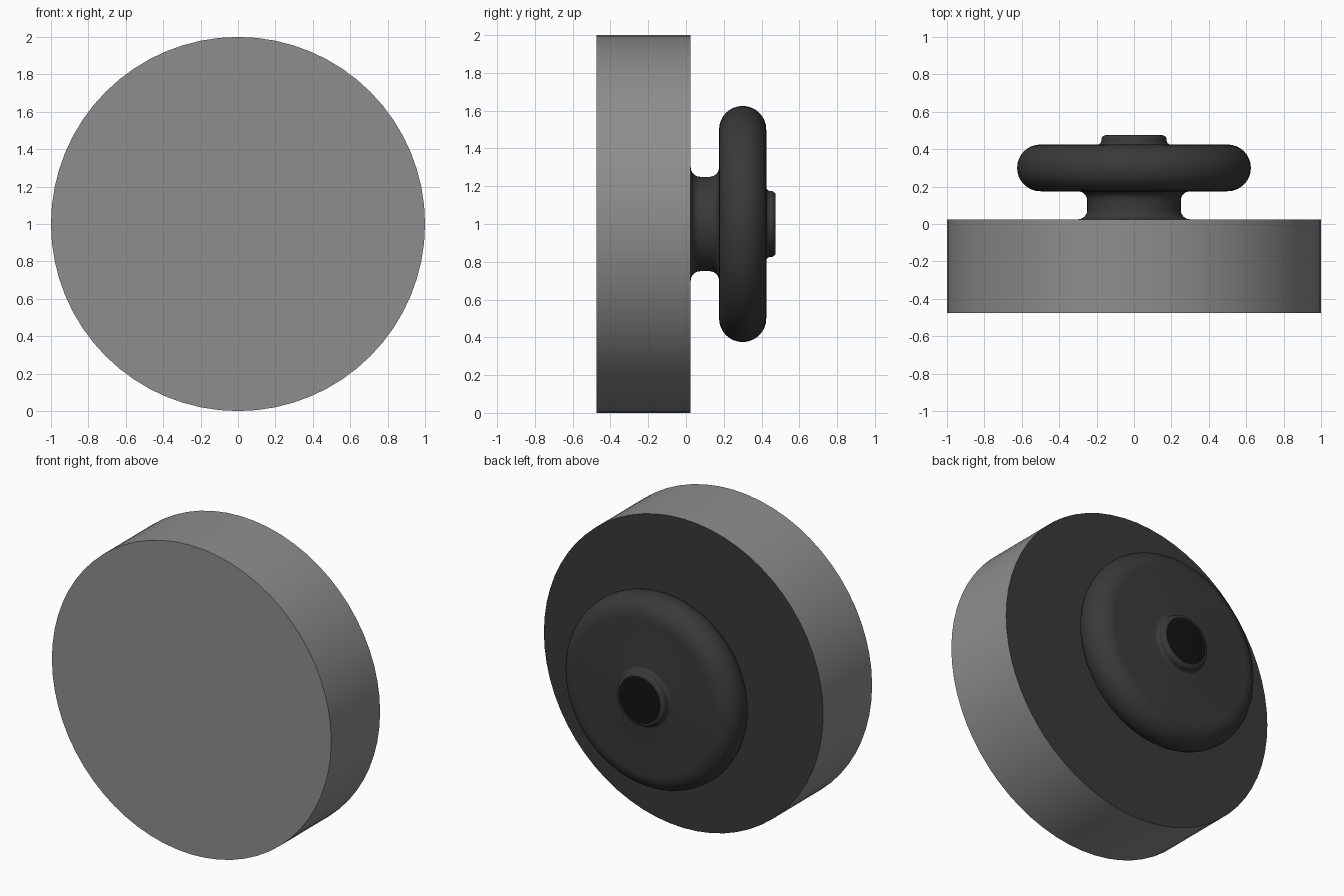
import bpy, bmesh, math
from mathutils import Vector

if "Cube" in bpy.data.objects:
    bpy.data.objects.remove(bpy.data.objects["Cube"])

SEG = 64


def material(name, rgb):
    m = bpy.data.materials.new(name)
    m.diffuse_color = (*rgb, 1)
    m.use_nodes = True
    m.node_tree.nodes["Principled BSDF"].inputs["Base Color"].default_value = m.diffuse_color
    return m


grey = material("mid_grey", (0.27, 0.27, 0.27))
dark = material("dark_grey", (0.041, 0.041, 0.041))
black = material("black", (0.006, 0.006, 0.006))


def arc(r, y, radius, start, end, n):
    """Points (r, y) on an arc, angles in degrees from the outward direction."""
    pts = []
    for i in range(n + 1):
        a = math.radians(start + (end - start) * i / n)
        pts.append((r + radius * math.cos(a), y + radius * math.sin(a)))
    return pts


def lathe(name, profile, mats, rule, close_start=True):
    """Spin a (radius, y) profile about the y axis at z = 1."""
    bm = bmesh.new()
    rings = []
    for r, y in profile:
        rings.append([bm.verts.new((r * math.cos(t), y, 1 + r * math.sin(t)))
                      for t in (2 * math.pi * i / SEG for i in range(SEG))])
    for a, b in zip(rings, rings[1:]):
        for i in range(SEG):
            j = (i + 1) % SEG
            bm.faces.new((a[i], b[i], b[j], a[j]))
    if close_start:
        bm.faces.new(rings[0])
    bm.faces.new(rings[-1][::-1])
    bm.normal_update()
    # the final end cap faces +y; flip everything if winding came out reversed
    bm.faces.ensure_lookup_table()
    if bm.faces[-1].normal.y < 0:
        bmesh.ops.reverse_faces(bm, faces=bm.faces)
    bm.normal_update()
    for f in bm.faces:
        f.material_index = rule(f)
    me = bpy.data.meshes.new(name)
    bm.to_mesh(me)
    bm.free()
    for m in mats:
        me.materials.append(m)
    ob = bpy.data.objects.new(name, me)
    bpy.context.collection.objects.link(ob)
    bpy.ops.object.select_all(action='DESELECT')
    ob.select_set(True)
    bpy.context.view_layer.objects.active = ob
    bpy.ops.object.shade_smooth_by_angle(angle=math.radians(35))
    return ob


# main disc, grey with a dark back face
lathe("main_disc", [(1, -0.475), (1, 0.025)], [grey, dark],
      lambda f: 1 if f.normal.y > 0.9 else 0)

# knob: filleted neck, rounded wheel and raised hub with a black end
profile = (arc(0.30, 0.075, 0.05, 270, 180, 6)
           + arc(0.30, 0.125, 0.05, 180, 90, 6)
           + arc(0.50, 0.30, 0.125, -90, 90, 16)
           + arc(0.195, 0.445, 0.02, 270, 180, 4)
           + arc(0.15, 0.45, 0.025, 0, 90, 5))
lathe("back_knob", profile, [dark, black],
      lambda f: 1 if f.calc_center_median().y > 0.4749 else 0, close_start=False)
